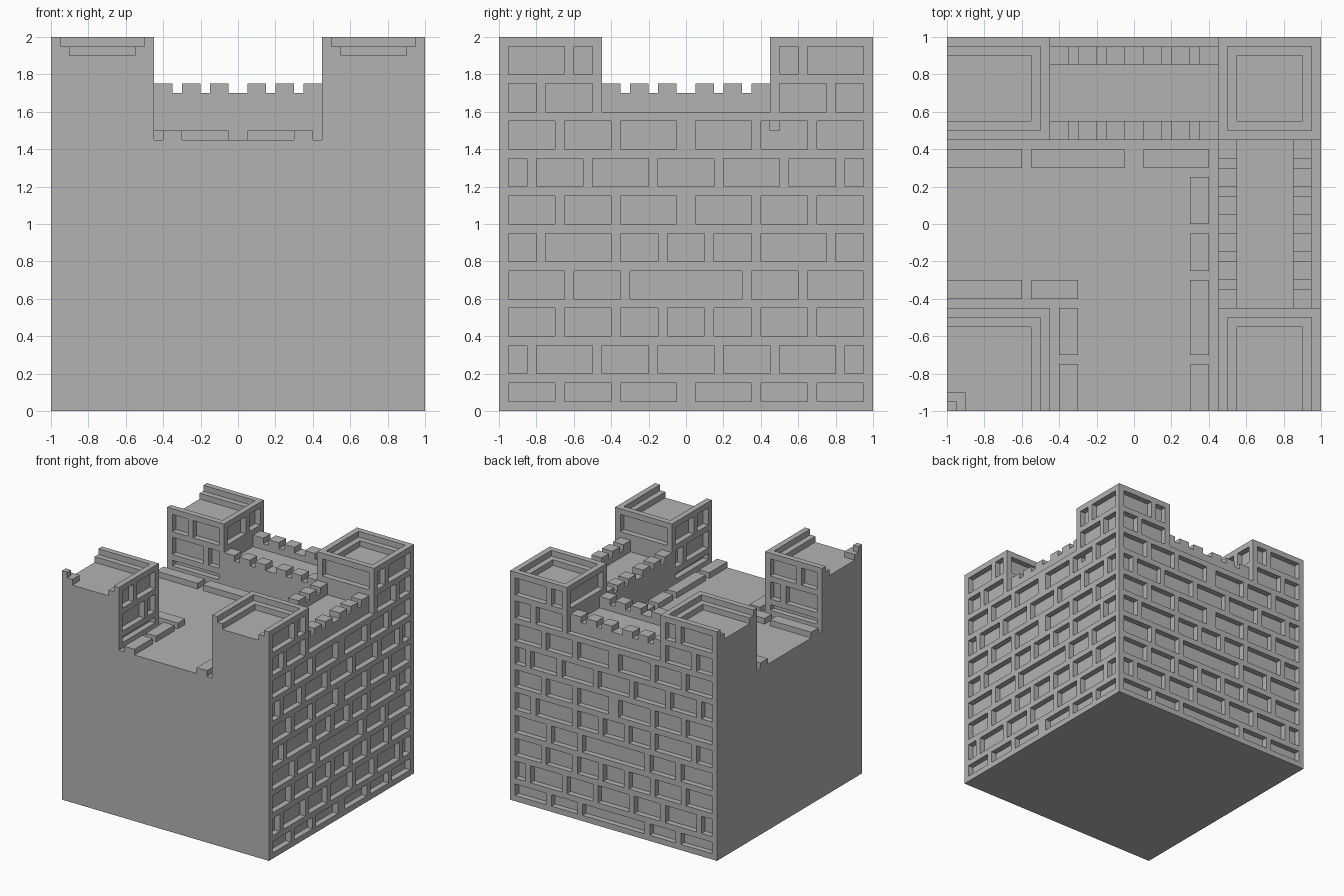
import bpy, bmesh
from mathutils import Vector

old = bpy.data.objects.get("Cube")
if old:
    bpy.data.objects.remove(old)

stone = bpy.data.materials.new("grey stone")
stone.use_nodes = True
GREY = (0.45, 0.45, 0.45, 1)
stone.diffuse_color = GREY
stone.node_tree.nodes["Principled BSDF"].inputs["Base Color"].default_value = GREY

DEPTH = 0.05   # recess depth and mortar joint width
IN, OUT = 0.45, 1.0
FLOOR = 1.45
JOINT = 0.05


def finish(bm, name):
    mesh = bpy.data.meshes.new(name)
    bmesh.ops.recalc_face_normals(bm, faces=bm.faces)
    bm.to_mesh(mesh)
    bm.free()
    mesh.materials.append(stone)
    obj = bpy.data.objects.new(name, mesh)
    bpy.context.collection.objects.link(obj)
    return obj


def boxes(name, spans):
    """One object from (x span, y span, z span) boxes."""
    bm = bmesh.new()
    for span in spans:
        verts = bmesh.ops.create_cube(bm, size=1)["verts"]
        for v in verts:
            v.co = Vector([s[0] if c < 0 else s[1] for c, s in zip(v.co, span)])
    return finish(bm, name)


def cut(obj, spans):
    """Subtract boxes from obj and bake the result."""
    cutter = boxes("cutter", spans)
    cutter.hide_render = True
    mod = obj.modifiers.new("cut", "BOOLEAN")
    mod.operation, mod.solver, mod.object = "DIFFERENCE", "EXACT", cutter
    graph = bpy.context.evaluated_depsgraph_get()
    baked = bpy.data.meshes.new_from_object(obj.evaluated_get(graph))
    obj.modifiers.clear()
    obj.data = baked
    bpy.data.objects.remove(cutter)


def oriented(axis, across, along, z):
    """Box span for a face whose normal is on the given axis."""
    return (across, along, z) if axis == "x" else (along, across, z)


def signed(s, a, b):
    return tuple(sorted((s * a, s * b)))


def half_row(row):
    """Brick spans outward from the middle: start, then each brick end."""
    start, spans = row[0], []
    for end in row[1:]:
        spans.append((start, end))
        start = end + JOINT
    return spans


# Brick courses, bottom to top, as start and brick ends on one half
split = [0.05, 0.35, 0.65, 0.95]
wide = [0, 0.3, 0.6, 0.95]
short = [0.5, 0.6, 0.95]
long = [0.5, 0.75, 0.95]
courses = [split, [0, 0.15, 0.45, 0.8, 0.95], [0, 0.1, 0.35, 0.65, 0.95], wide,
           [0, 0.1, 0.35, 0.75, 0.95], split, [0, 0.15, 0.5, 0.8, 0.95], split,
           long, short]


def facade(axis, first):
    spans = []
    for i, row in enumerate([first] + courses[1:]):
        z = (max(0.2 * i, 0.05), 0.2 * i + 0.15)
        for a, b in half_row(row):
            sides = [(-b, b)] if a == 0 else [(a, b), (-b, -a)]
            spans += [oriented(axis, (OUT - DEPTH, OUT + DEPTH), s, z) for s in sides]
    return spans


right_bricks = facade("x", split)
back_bricks = facade("y", wide)


# Corner towers, rising from the ground except the one over the courtyard block
def tower(name, sx, sy, bottom, open_x, open_y):
    obj = boxes(name, [(signed(sx, IN, OUT), signed(sy, IN, OUT), (bottom, 2))])
    for inset, z in ((0.05, 1.95), (0.1, 1.9)):
        end_x = OUT + DEPTH if open_x else OUT - inset
        end_y = OUT + DEPTH if open_y else OUT - inset
        cut(obj, [(signed(sx, IN + inset, end_x), signed(sy, IN + inset, end_y), (z, 2.1))])
    return obj


towers = {
    "back_left": tower("back_left_tower", 1, 1, 0, False, False),
    "front_left": tower("front_left_tower", 1, -1, 0, False, True),
    "back_right": tower("back_right_tower", -1, 1, 0, True, False),
    "front_right": tower("front_right_tower", -1, -1, FLOOR, True, True),
}


# Wall with a sunken walkway, swept between two towers
def wall(name, axis):
    profile = [(1, 0), (1, 1.6), (0.95, 1.6), (0.95, 1.7), (0.85, 1.7), (0.85, 1.65),
               (0.55, 1.65), (0.55, 1.7), (IN, 1.7), (IN, 0)]
    bm = bmesh.new()
    place = lambda p, t: (p[0], t, p[1]) if axis == "x" else (t, p[0], p[1])
    face = bm.faces.new([bm.verts.new(place(p, -IN)) for p in profile])
    new = bmesh.ops.extrude_face_region(bm, geom=[face])["geom"]
    shift = (0, 2 * IN, 0) if axis == "x" else (2 * IN, 0, 0)
    bmesh.ops.translate(bm, vec=shift, verts=[v for v in new if isinstance(v, bmesh.types.BMVert)])
    obj = finish(bm, name)
    # Merlons on both parapets
    spans = []
    for start in (0.05, 0.2, 0.35):
        for s in (-1, 1):
            for a in (IN, 0.85):
                spans.append(oriented(axis, (a, a + 0.1), signed(s, start, start + 0.1), (1.7, 1.75)))
    boxes(name + "_merlons", spans)
    return obj


left_wall = wall("left_wall", "x")
back_wall = wall("back_wall", "y")

for obj in (left_wall, towers["back_left"], towers["front_left"]):
    cut(obj, right_bricks)
for obj in (back_wall, towers["back_left"], towers["back_right"]):
    cut(obj, back_bricks)


# Brick recesses on the tower faces that look inward
def inner_bricks(key, axis, s_face, s_along, style):
    across = signed(s_face, IN - DEPTH, IN + DEPTH)
    strip = [([0.5, 0.95], (1.5, 1.55))]
    top = (1.8, 1.95)
    rows = {"court": strip + [(short, (1.6, 1.75)), (long, top)],
            "walk": [(long, top)],
            "panel": [([0.5, 0.95], top)],
            "slot": strip + [([0.5, 0.95], top)]}[style]
    cut(towers[key], [oriented(axis, across, signed(s_along, a, b), z)
                      for row, z in rows for a, b in half_row(row)])


inner_bricks("front_right", "x", -1, -1, "court")
inner_bricks("front_right", "y", -1, -1, "court")
inner_bricks("back_right", "y", 1, -1, "court")
inner_bricks("front_left", "x", 1, -1, "court")
inner_bricks("back_right", "x", -1, 1, "walk")
inner_bricks("front_left", "y", -1, 1, "panel")
inner_bricks("back_left", "x", 1, 1, "panel")
inner_bricks("back_left", "y", 1, 1, "slot")

# Stepped post on the open corner of the front right tower
boxes("corner_post", [((-1, -1 + w), (-1, -1 + w), (z, z + 0.05))
                      for w, z in ((0.1, 1.9), (0.05, 1.95))])

# Courtyard block and its raised paving border
boxes("courtyard", [((-1, IN), (-1, IN), (0, FLOOR))])
slab = (FLOOR, 1.5)
path, edge = (0.3, 0.4), (-0.4, -0.3)
paving = [(x, path, slab) for x in ((-1, -0.6), (-0.55, -0.05), (0.05, 0.4))]
paving += [(path, y, slab) for y in ((0, 0.25), (-0.25, -0.05), (-0.7, -0.3), (-1, -0.75))]
paving += [(x, edge, slab) for x in ((-1, -0.6), (-0.55, -0.3))]
paving += [(edge, y, slab) for y in ((-0.7, -0.45), (-1, -0.75))]
boxes("paving_slabs", paving)
